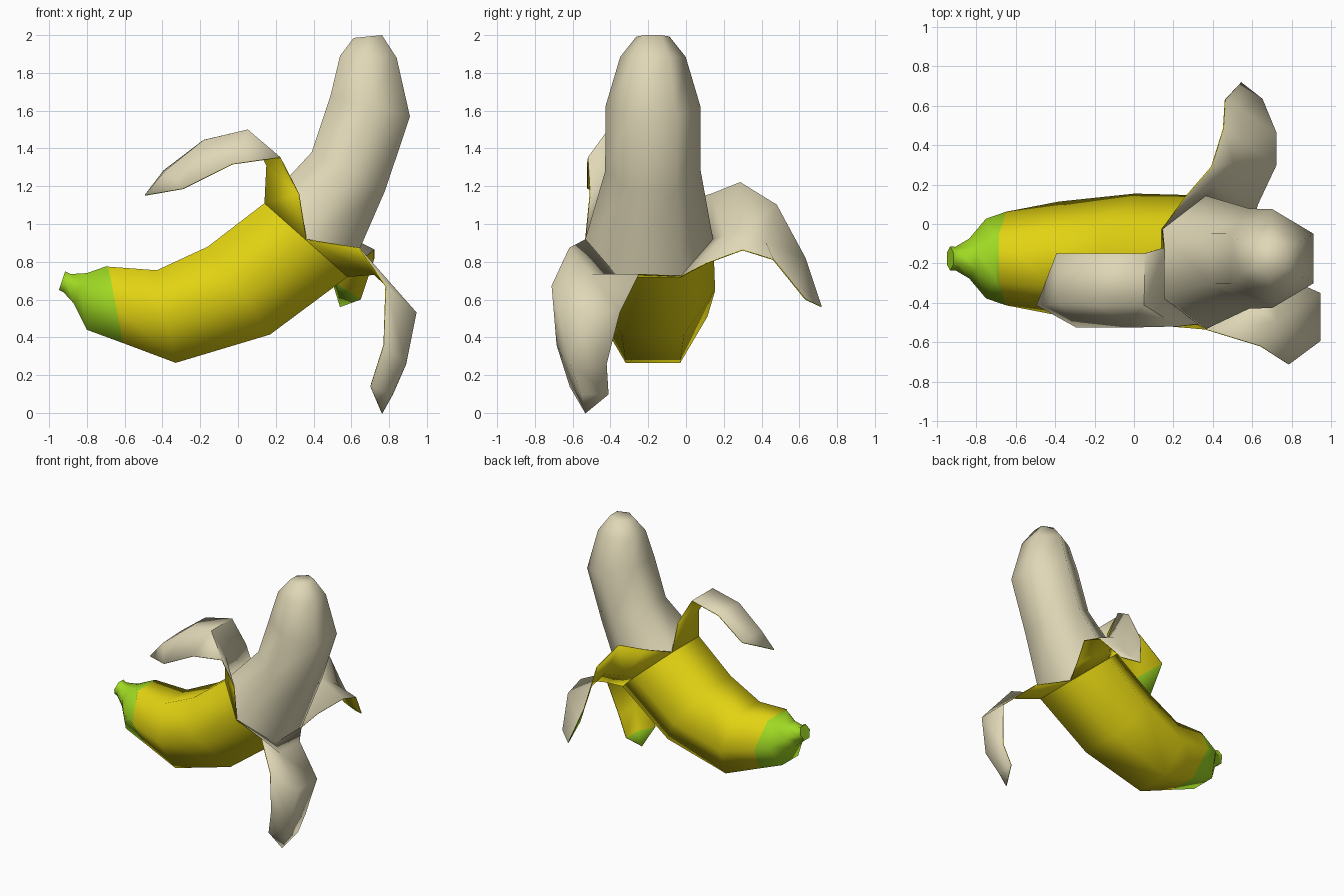
import bpy
import math
from mathutils import Vector

if "Cube" in bpy.data.objects:
    bpy.data.objects.remove(bpy.data.objects["Cube"])


def material(name, color):
    m = bpy.data.materials.new(name)
    m.diffuse_color = (*color, 1)
    m.use_nodes = True
    m.node_tree.nodes["Principled BSDF"].inputs["Base Color"].default_value = m.diffuse_color
    return m


YELLOW = material("peel_yellow", (0.76, 0.65, 0.006))
GREEN = material("unripe_green", (0.35, 0.70, 0.017))
CREAM = material("flesh_cream", (0.74, 0.68, 0.47))


def build(name, verts, faces, mats, indices=None, angle=75):
    mesh = bpy.data.meshes.new(name)
    mesh.from_pydata(verts, [], faces)
    for m in mats:
        mesh.materials.append(m)
    if indices:
        for poly, i in zip(mesh.polygons, indices):
            poly.material_index = i
    ob = bpy.data.objects.new(name, mesh)
    bpy.context.collection.objects.link(ob)
    bpy.ops.object.select_all(action='DESELECT')
    ob.select_set(True)
    bpy.context.view_layer.objects.active = ob
    bpy.ops.object.shade_smooth_by_angle(angle=math.radians(angle))
    return ob


def hex_ring(tx, tz, bx, bz, y0):
    """Six-sided ring from the upper and lower point of its side profile."""
    top, bottom = Vector((tx, y0, tz)), Vector((bx, y0, bz))
    centre, half = (top + bottom) / 2, (top - bottom) / 2
    k = math.sin(math.radians(60))
    radius = half.length / k
    return [centre + half * (math.sin(a) / k) + Vector((0, radius * math.cos(a), 0))
            for a in (math.radians(60 * i) for i in range(6))]


def tube(rings, cap_start=False, cap_end=False):
    verts = [v for r in rings for v in r]
    faces = [(i * 6 + j, i * 6 + (j + 1) % 6, i * 6 + 6 + (j + 1) % 6, i * 6 + 6 + j)
             for i in range(len(rings) - 1) for j in range(6)]
    if cap_start:
        faces.append(tuple(range(5, -1, -1)))
    if cap_end:
        n = len(verts) - 6
        faces.append(tuple(range(n, n + 6)))
    return verts, faces


# Closed skin: stem to open mouth, green around the stem
mouth = hex_ring(0.14, 1.11, 0.58, 0.72, -0.195)
profile = [(-0.915, 0.75, -0.948, 0.65), (-0.885, 0.735, -0.925, 0.64),
           (-0.80, 0.74, -0.87, 0.58), (-0.70, 0.775, -0.80, 0.44),
           (-0.685, 0.774, -0.61, 0.37), (-0.43, 0.755, -0.33, 0.265),
           (-0.16, 0.88, 0.17, 0.415)]
skin_rings = [hex_ring(*p, -0.175) for p in profile] + [mouth]
verts, faces = tube(skin_rings, cap_start=True)
green_rows = 4
ids = [1 if f // 6 < green_rows or f == len(faces) - 1 else 0 for f in range(len(faces))]
build("banana_skin", verts, faces, [YELLOW, GREEN], ids)

# Fruit flesh rising from the mouth
flesh = [(0.39, 1.38, 0.78, 1.18), (0.49, 1.68, 0.91, 1.57),
         (0.54, 1.89, 0.84, 1.88), (0.612, 1.985, 0.762, 2.0)]
verts, faces = tube([mouth] + [hex_ring(*p, -0.175) for p in flesh], cap_end=True)
build("fruit_flesh", verts, faces, [CREAM])


def peel(name, base, rows, tip):
    """Strip three vertices wide, closing to a tip; cream on its inner side."""
    rows = [[mouth[i] for i in base]] + rows
    verts = [v for r in rows for v in r] + [tip]
    faces = [(i * 3 + j, i * 3 + j + 1, i * 3 + 4 + j, i * 3 + 3 + j)
             for i in range(len(rows) - 1) for j in range(2)]
    ids = [0] * len(faces)
    n = len(verts) - 1
    faces += [(n - 3, n - 2, n), (n - 2, n - 1, n)]
    ids += [1, 1]
    ob = build(name, verts, faces, [YELLOW, GREEN, CREAM], ids)
    mod = ob.modifiers.new("inner_side", 'SOLIDIFY')
    mod.thickness = 0.006
    mod.offset = -1
    mod.material_offset = 2


# Peel folded back over the skin
peel("upper_peel", (1, 2, 3),
     [[(0.15, -0.12, 1.31), (0.15, -0.38, 1.31), (0.32, -0.51, 1.16)],
      [(0.05, -0.15, 1.495), (0.05, -0.41, 1.495), (0.22, -0.52, 1.35)],
      [(-0.18, -0.15, 1.44), (-0.18, -0.41, 1.44), (-0.03, -0.52, 1.315)],
      [(-0.39, -0.15, 1.28), (-0.38, -0.40, 1.28), (-0.29, -0.52, 1.185)]],
     (-0.49, -0.41, 1.15))

# Peel hanging down at the front
peel("front_peel", (3, 4, 5),
     [[(0.64, -0.62, 0.87), (0.72, -0.50, 0.73), (0.72, -0.25, 0.73)],
      [(0.78, -0.71, 0.67), (0.94, -0.59, 0.53), (0.94, -0.35, 0.53)],
      [(0.77, -0.68, 0.36), (0.885, -0.61, 0.26), (0.885, -0.42, 0.26)],
      [(0.70, -0.61, 0.14), (0.815, -0.55, 0.10), (0.815, -0.41, 0.10)]],
     (0.76, -0.53, 0.0))

# Peel drooping at the back
peel("back_peel", (5, 0, 1),
     [[(0.63, 0.11, 0.79), (0.41, 0.21, 0.94), (0.26, 0.14, 1.16)],
      [(0.72, 0.30, 0.86), (0.50, 0.31, 0.97), (0.39, 0.29, 1.22)],
      [(0.72, 0.46, 0.81), (0.54, 0.42, 0.90), (0.45, 0.48, 1.10)],
      [(0.65, 0.63, 0.60), (0.53, 0.58, 0.68), (0.46, 0.63, 0.82)]],
     (0.54, 0.715, 0.56))
